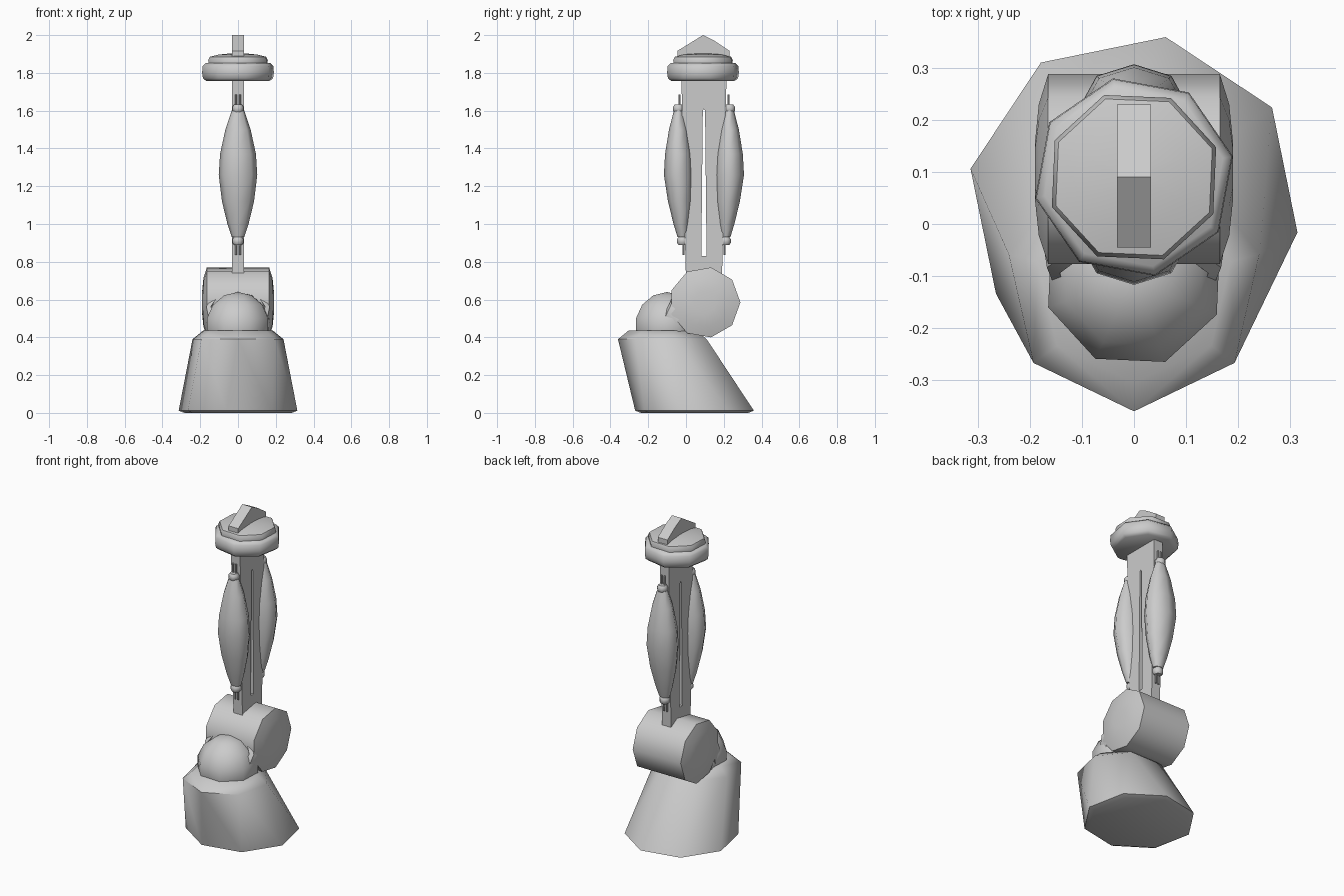
import bpy, bmesh
from math import cos, sin, pi, radians
from mathutils import Matrix, Vector

cube = bpy.data.objects.get("Cube")
if cube:
    bpy.data.objects.remove(cube)

grey = bpy.data.materials.new("plain_grey")
grey.use_nodes = True
grey.diffuse_color = (0.6, 0.6, 0.6, 1)
grey.node_tree.nodes["Principled BSDF"].inputs["Base Color"].default_value = grey.diffuse_color


def finish(name, bm, angle=50):
    """Turn a bmesh into a smooth-shaded object."""
    bmesh.ops.recalc_face_normals(bm, faces=bm.faces)
    mesh = bpy.data.meshes.new(name)
    bm.to_mesh(mesh)
    bm.free()
    mesh.materials.append(grey)
    ob = bpy.data.objects.new(name, mesh)
    bpy.context.collection.objects.link(ob)
    bpy.ops.object.select_all(action="DESELECT")
    ob.select_set(True)
    bpy.context.view_layer.objects.active = ob
    bpy.ops.object.shade_smooth_by_angle(angle=radians(angle))
    return ob


def ring_points(cx, cy, z, r, sides, start):
    return [Vector((cx + r * cos(radians(start) + 2 * pi * i / sides),
                    cy + r * sin(radians(start) + 2 * pi * i / sides), z))
            for i in range(sides)]


def skin(name, rings, matrix=Matrix(), caps=True, closed=False, angle=50):
    """Join equal rings of points with quads."""
    bm = bmesh.new()
    loops = [[bm.verts.new(matrix @ p) for p in ring] for ring in rings]
    n = len(loops[0])
    pairs = list(zip(loops, loops[1:])) + ([(loops[-1], loops[0])] if closed else [])
    for a, b in pairs:
        for i in range(n):
            j = (i + 1) % n
            bm.faces.new((a[i], a[j], b[j], b[i]))
    if caps and not closed:
        bm.faces.new(loops[0])
        bm.faces.new(loops[-1])
    return finish(name, bm, angle)


def lathe(name, profile, sides, start=0, matrix=Matrix(), closed=False, angle=50):
    return skin(name, [ring_points(0, 0, z, r, sides, start) for r, z in profile],
                matrix, closed=closed, angle=angle)


def slab(name, outline, half):
    """Extrude a (y, z) outline across x."""
    return skin(name, [[Vector((x, y, z)) for y, z in outline] for x in (-half, half)], angle=30)


# Leaning pedestal: octagon below, heptagon above with a bevelled rim
bm = bmesh.new()
for args in ((0, 0.045, 0, 0.29, 8, 79), (0, 0.045, 0.012, 0.32, 8, 79),
             (0, -0.113, 0.39, 0.247, 7, -90), (0, -0.115, 0.435, 0.19, 7, -90)):
    for p in ring_points(*args):
        bm.verts.new(p)
bmesh.ops.convex_hull(bm, input=bm.verts)
finish("pedestal", bm)

# Ball joint resting on the pedestal
bm = bmesh.new()
bmesh.ops.create_uvsphere(bm, u_segments=8, v_segments=7, radius=0.18)
bmesh.ops.transform(bm, verts=bm.verts,
                    matrix=Matrix.Translation((0, -0.1, 0.46)) @ Matrix.Rotation(radians(20), 4, "Z"))
finish("ball_joint", bm, 60)

# Collar hugging the ball, facing forward and slightly upward
tilt = Matrix.Translation((0, -0.06, 0.52)) @ Matrix.Rotation(radians(65), 4, "X")
lathe("ball_collar", [(0.15, -0.04), (0.18, -0.03), (0.17, 0.04), (0.145, 0.05)], 9, 10,
      tilt, closed=True)

# Elbow drum lying across x, with gently domed ends
across = Matrix.Translation((0, 0.1, 0.585)) @ Matrix.Rotation(pi / 2, 4, "Y")
lathe("elbow_drum", [(0.06, -0.19), (0.13, -0.183), (0.188, -0.165),
                     (0.188, 0.165), (0.13, 0.183), (0.06, 0.19)], 9, 10, across)

# Slotted arm plate: two side rails joined above and below the slot
MID = 0.095
for name, s in (("front_rail", -1), ("back_rail", 1)):
    slab("arm_" + name, [(MID + s * d, z) for d, z in
                         ((0, 0.7), (0.095, 0.7), (0.1, 0.9), (0.12, 1.8), (0, 1.8),
                          (0, 1.61), (0.006, 1.6), (0.014, 0.83), (0, 0.83))], 0.031)

# Spindle muscles with end caps and prongs, mirrored front and back
SPINDLE = ((0.93, 0.033, 0.025), (1.0, 0.056, 0.042), (1.12, 0.085, 0.064), (1.26, 0.102, 0.077),
           (1.37, 0.095, 0.071), (1.5, 0.067, 0.05), (1.6, 0.033, 0.024))
for name, s in (("front", -1), ("back", 1)):
    def at(z):
        return MID + s * (0.113 + 0.022 * min(1, (z - 0.9) / 0.36))
    rings = [[Vector((rx * cos(pi * i / 4), at(z) + ry * sin(pi * i / 4), z)) for i in range(8)]
             for z, rx, ry in SPINDLE]
    skin(name + "_muscle", rings, angle=60)
    for end, z, way in (("lower", 0.91, -1), ("upper", 1.61, 1)):
        place = Matrix.Translation((0, at(z), z))
        lathe(f"{name}_{end}_cap", [(0.022, -0.022), (0.031, -0.01), (0.031, 0.01), (0.022, 0.022)],
              8, 22.5, place)
        for side, x in (("right", -0.01), ("left", 0.01)):
            prong = Matrix.Translation((x, at(z) - s * 0.006, z + way * 0.04))
            lathe(f"{name}_{end}_{side}_prong", [(0.006, -0.035), (0.006, 0.035)], 6, 0, prong)

# Wrist flange and the domed cap above it
head = Matrix.Translation((0, 0.09, 0))
lathe("wrist_flange", [(0.172, 1.757), (0.19, 1.772), (0.194, 1.8), (0.192, 1.835), (0.175, 1.852)],
      8, 12, head)
lathe("wrist_cap", [(0.165, 1.845), (0.168, 1.865), (0.16, 1.885), (0.11, 1.897), (0.02, 1.905)],
      8, 20, head)

# Pointed fin crossing the top
slab("top_fin", [(-0.045, 1.86), (0.23, 1.86), (0.23, 1.917), (0.15, 1.97), (0.09, 2.0), (-0.045, 1.917)], 0.033)
